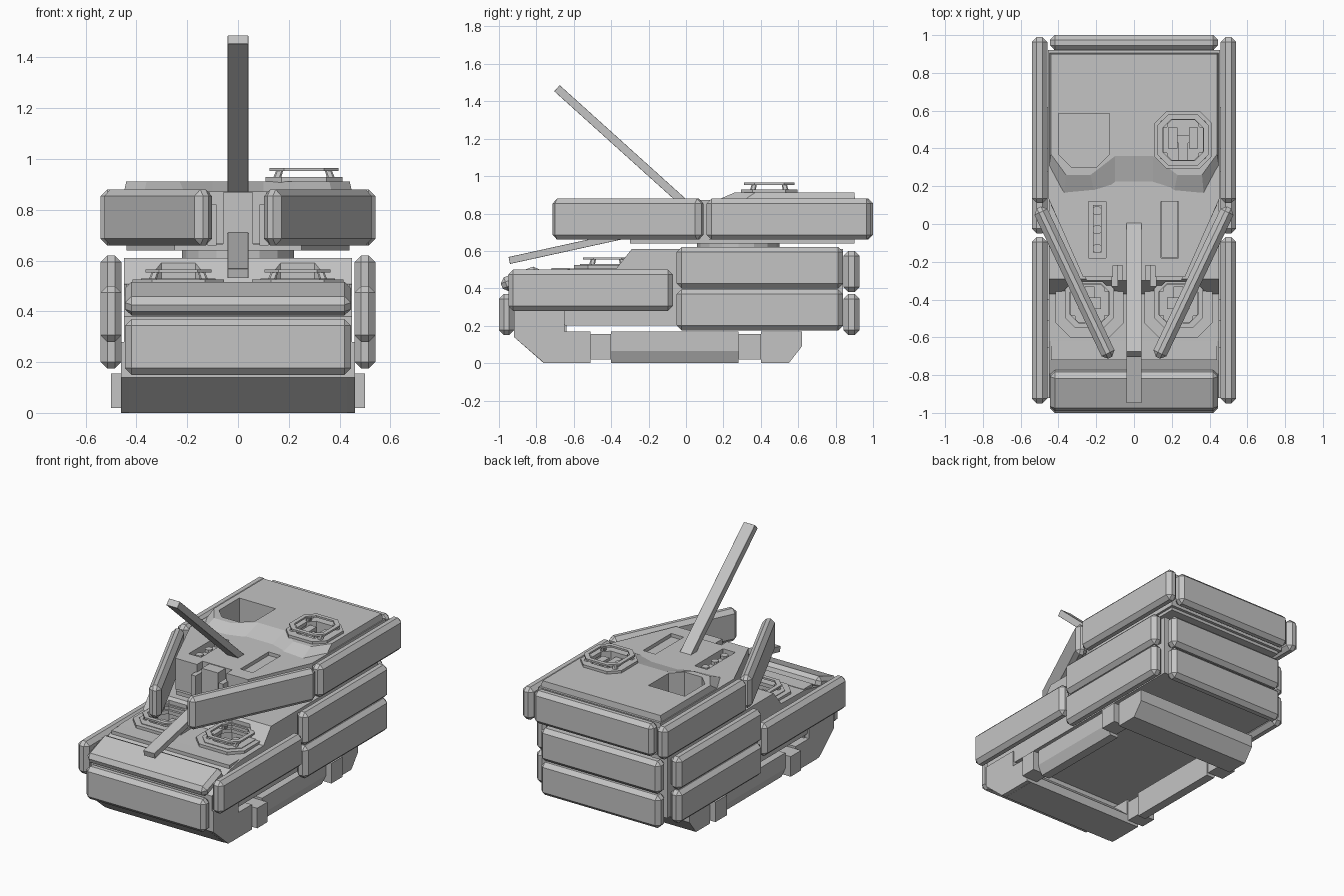
import bpy, bmesh, math
from mathutils import Matrix, Vector

if "Cube" in bpy.data.objects:
    bpy.data.objects.remove(bpy.data.objects["Cube"])

grey = bpy.data.materials.new("plain_grey")
grey.diffuse_color = (0.55, 0.55, 0.55, 1)
grey.use_nodes = True
grey.node_tree.nodes["Principled BSDF"].inputs["Base Color"].default_value = grey.diffuse_color


def finish(bm, name):
    bmesh.ops.recalc_face_normals(bm, faces=bm.faces)
    me = bpy.data.meshes.new(name)
    bm.to_mesh(me)
    bm.free()
    me.materials.append(grey)
    ob = bpy.data.objects.new(name, me)
    bpy.context.collection.objects.link(ob)
    return ob


def loft(name, low, high, a, b, axis='z'):
    """Solid between two matching outlines placed at a and b along an axis."""
    put = {'z': lambda p, h: (p[0], p[1], h),
           'x': lambda p, h: (h, p[0], p[1]),
           'y': lambda p, h: (p[0], h, p[1])}[axis]
    bm = bmesh.new()
    l = [bm.verts.new(put(p, a)) for p in low]
    t = [bm.verts.new(put(p, b)) for p in high]
    n = len(l)
    bm.faces.new(l)
    bm.faces.new(t)
    for i in range(n):
        bm.faces.new((l[i], l[(i + 1) % n], t[(i + 1) % n], t[i]))
    return finish(bm, name)


def prism(name, pts, a, b, axis='z'):
    return loft(name, pts, pts, a, b, axis)


def box(name, x0, x1, y0, y1, z0, z1):
    return prism(name, [(x0, y0), (x1, y0), (x1, y1), (x0, y1)], z0, z1)


def pad(name, centre, size, rot=None, bevel=0.026):
    """Chamfered armour block."""
    bm = bmesh.new()
    bmesh.ops.create_cube(bm, size=1, matrix=Matrix.Diagonal((*size, 1)))
    bmesh.ops.bevel(bm, geom=bm.edges[:], offset=bevel, segments=1, affect='EDGES')
    m = Matrix.Translation(centre) @ (rot or Matrix())
    bmesh.ops.transform(bm, matrix=m, verts=bm.verts)
    return finish(bm, name)


def octagon(cx, cy, r, cut=0.42):
    c = r * (1 - cut)
    return [(cx + x, cy + y) for x, y in ((r, -c), (r, c), (c, r), (-c, r),
                                          (-r, c), (-r, -c), (-c, -r), (c, -r))]


def cut(target, cutter):
    mod = target.modifiers.new("cut", 'BOOLEAN')
    mod.object = cutter
    mod.operation = 'DIFFERENCE'
    mod.solver = 'EXACT'
    cutter.hide_render = True
    cutter.display_type = 'WIRE'


def both(pts):
    """Complete a right-hand outline with its mirror image."""
    return pts + [(-x, y) for x, y in reversed(pts)]


def ring(name, cx, cy, ro, ri, z0, z1):
    bm = bmesh.new()
    loops = [[bm.verts.new((*p, z)) for p in octagon(cx, cy, r)]
             for r, z in ((ro, z0), (ro, z1), (ri, z1), (ri, z0))]
    for k in range(4):
        A, B = loops[k], loops[(k + 1) % 4]
        for i in range(8):
            j = (i + 1) % 8
            bm.faces.new((A[i], A[j], B[j], B[i]))
    return finish(bm, name)


def hatch_frame(name, cx, cy, r, z):
    """Base ring, raised thin ring and the sloping posts between them."""
    ring(name + "_base", cx, cy, r + 0.012, r - 0.035, z - 0.01, z + 0.014)
    ring(name + "_rail", cx, cy, r - 0.005, r - 0.032, z + 0.038, z + 0.05)
    for sx in (-1, 1):
        for sy in (-1, 1):
            lo = octagon(cx + sx * (r - 0.03), cy + sy * (r - 0.05), 0.016)
            hi = octagon(cx + sx * (r - 0.045), cy + sy * (r - 0.06), 0.014)
            loft(name + "_post", lo, hi, z, z + 0.042)


def bar(name, p, q, w, t):
    p, q = Vector(p), Vector(q)
    d = q - p
    return pad(name, (p + q) / 2, (w, d.length, t),
               Matrix.Rotation(math.atan2(d.z, d.y), 4, 'X'), 0.001)


# upper hull with a low front deck
hull = prism("hull", [(-0.92, 0.27), (-0.92, 0.38), (-0.79, 0.46), (-0.72, 0.485),
                      (-0.62, 0.505), (-0.37, 0.51), (-0.29, 0.61), (0.84, 0.61),
                      (0.84, 0.2), (-0.64, 0.2), (-0.73, 0.23), (-0.73, 0.27)],
             -0.45, 0.45, 'x')
box("deck_strip", -0.44, 0.44, -0.72, -0.62, 0.48, 0.508)

# lower bow, rear beam and side rails around an open underside
prism("bow", [(-0.92, 0.3), (-0.92, 0.14), (-0.76, 0), (-0.51, 0), (-0.51, 0.06),
              (-0.64, 0.17), (-0.64, 0.3)], -0.43, 0.43, 'x')
prism("rear_beam", [(0.4, 0), (0.55, 0), (0.62, 0.09), (0.62, 0.17), (0.4, 0.17)],
      -0.46, 0.46, 'x')
for s in (-1, 1):
    prism("side_rail", [(s * 0.37, 0), (s * 0.43, 0), (s * 0.46, 0.065), (s * 0.46, 0.17),
                        (s * 0.37, 0.17)], -0.4, 0.28, 'y')
    box("rail_front", *sorted((s * 0.37, s * 0.46)), -0.73, -0.51, 0.001, 0.17)
    for y0, y1 in ((-0.51, -0.4), (0.28, 0.4)):
        box("rail_joint", *sorted((s * 0.38, s * 0.5)), y0, y1, 0.02, 0.155)
    prism("bow_fender", [(-0.92, 0.28), (-0.92, 0.14), (-0.76, 0.002), (-0.65, 0.002),
                         (-0.65, 0.28)], s * 0.42, s * 0.46, 'x')

# driver hatches
for s in (-1, 1):
    cx, cy = s * 0.235, -0.42
    prism_cut = prism("hatch_cutter", octagon(cx, cy, 0.115), 0.42, 0.8)
    cut(hull, prism_cut)
    ring("hatch_plinth", cx, cy, 0.18, 0.115, 0.49, 0.525)
    hatch_frame("driver_hatch", cx, cy, 0.135, 0.515)
    box("hatch_seat", cx - 0.06, cx + 0.06, cy - 0.03, cy + 0.03, 0.4, 0.5)
    box("hatch_seat_back", cx - 0.025, cx + 0.025, cy - 0.09, cy + 0.09, 0.4, 0.49)

# hull armour pads
for s in (-1, 1):
    pad("front_side_pad", (s * 0.5, -0.51, 0.39), (0.082, 0.88, 0.22))
    for z in (0.285, 0.51):
        pad("rear_side_pad", (s * 0.5, 0.395, z), (0.082, 0.89, 0.22))
    pad("turret_side_pad", (s * 0.5, 0.55, 0.77), (0.082, 0.88, 0.22))
    ang = math.atan2(-0.37 * s, 0.78)
    pad("turret_cheek_pad", (s * 0.315, -0.31, 0.77), (0.076, 0.88, 0.22),
        Matrix.Rotation(ang, 4, 'Z'))
for z in (0.26, 0.49):
    pad("rear_pad", (0, 0.885, z), (0.89, 0.085, 0.22))
pad("turret_rear_pad", (0, 0.96, 0.77), (0.89, 0.08, 0.22))
pad("bow_pad", (0, -0.96, 0.26), (0.89, 0.08, 0.22))
pad("glacis_pad", (0, -0.882, 0.45), (0.89, 0.22, 0.08), Matrix.Rotation(math.radians(20), 4, 'X'))

# turret: bearing, floor plate, body and raised rear roof
bm = bmesh.new()
bmesh.ops.create_cone(bm, cap_ends=True, segments=16, radius1=0.22, radius2=0.22, depth=0.06,
                      matrix=Matrix.Translation((0, 0.28, 0.625)))
finish(bm, "turret_bearing")
prism("turret_floor", both([(0.44, 0.9), (0.44, 0.1), (0.25, -0.3)]), 0.64, 0.665)
body = prism("turret_body", both([(0.455, 0.92), (0.455, 0.14), (0.27, -0.28)]), 0.66, 0.872)
roof = loft("turret_roof",
            both([(0.45, 0.905), (0.45, 0.3), (0.37, 0.15), (0.21, 0.165), (0.1, 0.2)]),
            both([(0.44, 0.9), (0.44, 0.37), (0.36, 0.26), (0.23, 0.26), (0.1, 0.36)]),
            0.865, 0.912)

# open roof hatch on the left, cupola on the right
hole = prism("roof_hatch_cutter", [(-0.40, 0.585), (-0.13, 0.585), (-0.13, 0.37), (-0.2, 0.3),
                                   (-0.33, 0.3), (-0.40, 0.37)], 0.72, 1.0)
cup = prism("cupola_cutter", octagon(0.26, 0.445, 0.11), 0.76, 1.0)
for part in (body, roof):
    cut(part, hole)
    cut(part, cup)
hatch_frame("cupola", 0.26, 0.445, 0.14, 0.915)
for dx in (-0.055, 0.055):
    box("cupola_seat_side", 0.26 + dx - 0.025, 0.26 + dx + 0.025, 0.4, 0.51, 0.75, 0.915)
box("cupola_seat", 0.2, 0.32, 0.43, 0.47, 0.75, 0.9)
box("cupola_seat_back", 0.235, 0.285, 0.34, 0.44, 0.75, 0.9)

# roof slots, with a row of studs in the left one
for x in (-0.195, 0.19):
    cut(body, box("slot_cutter", x - 0.046, x + 0.046, -0.18, 0.12, 0.79, 1.0))
box("slot_rail", -0.218, -0.172, -0.15, 0.1, 0.78, 0.84)
for y in (-0.13, -0.03, 0.07):
    prism("slot_stud", octagon(-0.195, y, 0.022), 0.83, 0.862)
box("slot_filler", 0.146, 0.234, -0.178, 0.118, 0.78, 0.85)

# front notch, mantlet, barrel and raised bar
cut(body, box("mantlet_cutter", -0.11, 0.11, -0.4, -0.22, 0.67, 1.0))
box("mantlet", -0.06, 0.06, -0.3, -0.2, 0.66, 0.868)
for s in (-1, 1):
    box("mantlet_side", *sorted((s * 0.085, s * 0.12)), -0.33, -0.22, 0.66, 0.82)
bar("lower_bar", (0, -0.945, 0.549), (0, -0.22, 0.708), 0.082, 0.038)
bar("raised_bar", (0, -0.69, 1.47), (0, 0.0, 0.848), 0.082, 0.044)
